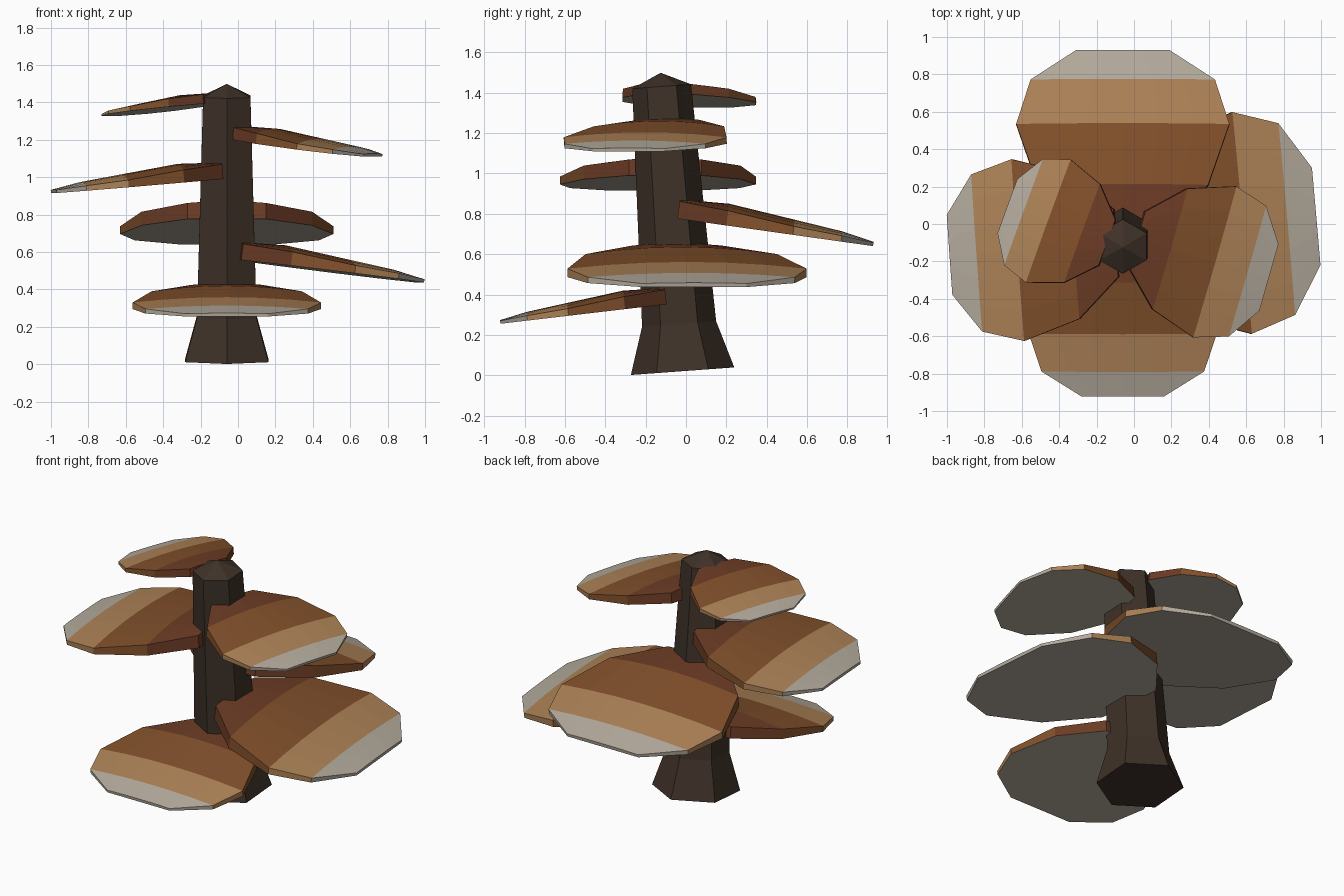
import bpy, bmesh
from math import radians, sin, cos, pi
from mathutils import Matrix

if "Cube" in bpy.data.objects:
    bpy.data.objects.remove(bpy.data.objects["Cube"])


def material(name, rgb):
    m = bpy.data.materials.new(name)
    m.diffuse_color = (*rgb, 1)
    m.use_nodes = True
    m.node_tree.nodes["Principled BSDF"].inputs["Base Color"].default_value = m.diffuse_color
    return m


BARK = material("bark", (0.048, 0.031, 0.021))
BANDS = [material("dark_band", (0.15, 0.045, 0.018)),
         material("brown_band", (0.22, 0.08, 0.024)),
         material("tan_band", (0.42, 0.225, 0.095)),
         material("pale_rim", (0.45, 0.40, 0.33))]


def finish(name, bm, mats):
    bmesh.ops.recalc_face_normals(bm, faces=bm.faces)
    me = bpy.data.meshes.new(name)
    bm.to_mesh(me)
    bm.free()
    for m in mats:
        me.materials.append(m)
    ob = bpy.data.objects.new(name, me)
    bpy.context.collection.objects.link(ob)
    return ob


# Leaning six-sided trunk with flared foot and pointed cap
bm = bmesh.new()
rings = []
for z, r in [(0, 0.257), (0.235, 0.184), (1.415, 0.146)]:
    rings.append([bm.verts.new((r * cos(pi / 6 + k * pi / 3), r * sin(pi / 6 + k * pi / 3), z))
                  for k in range(6)])
apex = bm.verts.new((0, 0, 1.483))
bm.faces.new(rings[0])
for k in range(6):
    n = (k + 1) % 6
    for a, b in zip(rings, rings[1:]):
        bm.faces.new((a[k], a[n], b[n], b[k]))
    bm.faces.new((rings[-1][k], rings[-1][n], apex))
bm.transform(Matrix.Translation((-0.06, -0.017, 0.02)) @ Matrix.Rotation(radians(4.2), 4, 'X'))
finish("trunk", bm, [BARK])

# Shelf rows from trunk to tip: position, half width, edge thickness, crown
ROWS = [(0.0, 0.37, 0.088, 0.010),
        (0.25, 0.80, 0.075, 0.036),
        (0.59, 1.00, 0.043, 0.034),
        (0.837, 0.865, 0.030, 0.022),
        (1.0, 0.44, 0.018, 0.004)]
COLS = 6


def shelf(name, tip, angle, length, width, tilt):
    bm = bmesh.new()
    top, low = [], []
    for t, w, thick, crown in ROWS:
        us = [2 * c / COLS - 1 for c in range(COLS + 1)]
        x = (t - 1) * length
        top.append([bm.verts.new((x, u * w * width, (thick + crown * (1 - u * u)) * length)) for u in us])
        low.append([bm.verts.new((x, u * w * width, 0)) for u in us])

    def quad(verts, band):
        bm.faces.new(verts).material_index = band

    for i in range(4):
        for c in range(COLS):
            quad((top[i][c], top[i + 1][c], top[i + 1][c + 1], top[i][c + 1]), i)
            quad((low[i][c], low[i][c + 1], low[i + 1][c + 1], low[i + 1][c]), 3)
        for c in (0, COLS):
            quad((top[i][c], low[i][c], low[i + 1][c], top[i + 1][c]), i)
    for c in range(COLS):
        for i, band in ((0, 0), (4, 3)):
            quad((top[i][c], top[i][c + 1], low[i][c + 1], low[i][c]), band)
    bm.transform(Matrix.Translation(tip) @ Matrix.Rotation(radians(angle), 4, 'Z')
                 @ Matrix.Rotation(radians(tilt), 4, 'Y'))
    finish(name, bm, BANDS)


# Six bracket shelves spiralling up the trunk
shelf("front_shelf", (-0.06, -0.92, 0.255), -90, 0.83, 0.503, 6.7)
shelf("lower_right_shelf", (0.972, 0.04, 0.437), 5, 0.985, 0.595, 7)
shelf("back_shelf", (-0.06, 0.927, 0.64), 90, 0.98, 0.57, 8)
shelf("left_shelf", (-0.985, -0.165, 0.915), 184, 0.9, 0.487, 4.8)
shelf("upper_right_shelf", (0.72, -0.285, 1.11), -16, 0.745, 0.42, 7)
shelf("upper_left_shelf", (-0.676, 0.095, 1.328), 160, 0.575, 0.35, 6.5)
